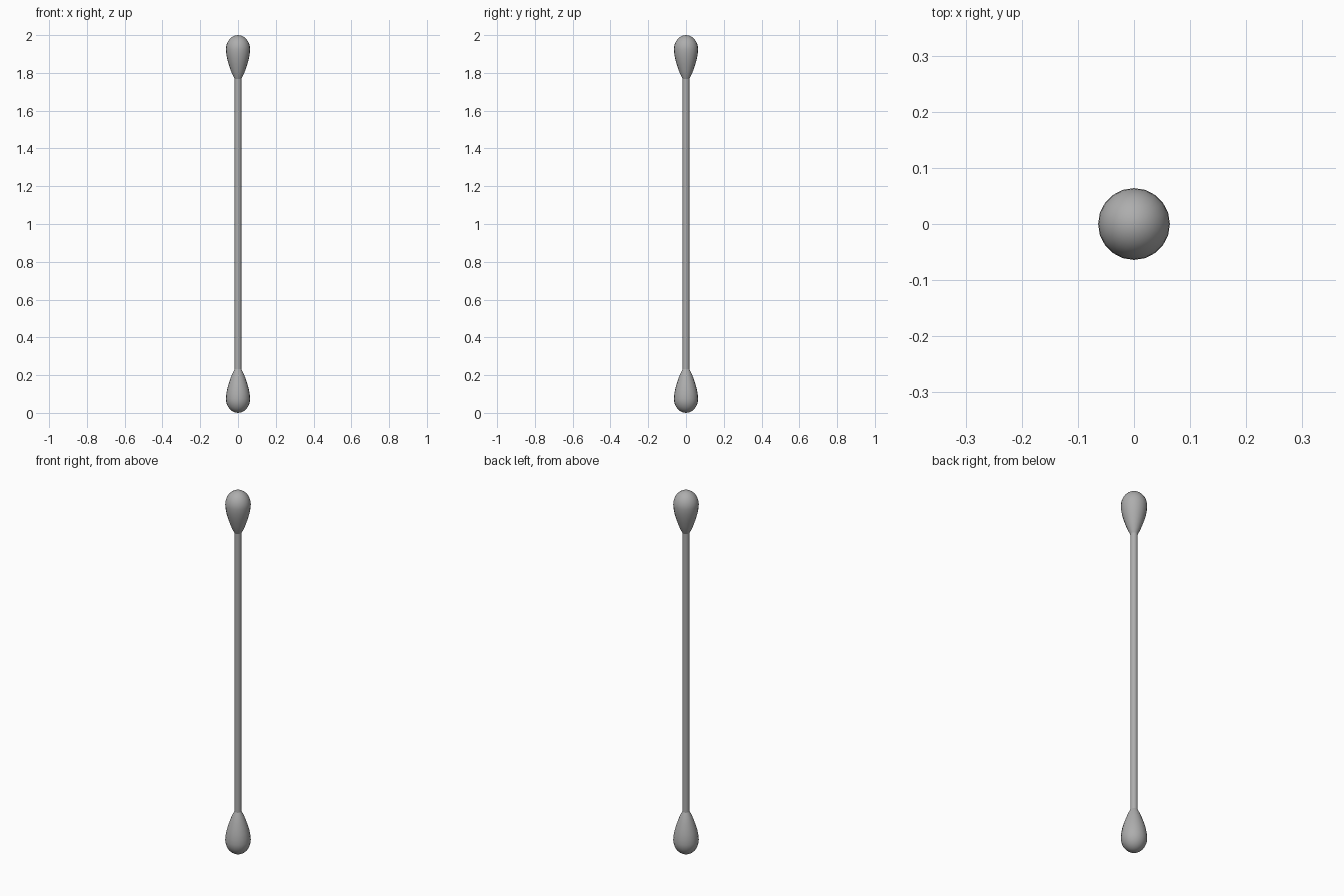
import bpy, bmesh
from math import pi, sin, cos, radians

if "Cube" in bpy.data.objects:
    bpy.data.objects.remove(bpy.data.objects["Cube"])

SIDES = 20

# Mid-dark grey shared by all parts
grey = bpy.data.materials.new("dark_grey")
grey.diffuse_color = (0.42, 0.42, 0.42, 1)
grey.use_nodes = True
grey.node_tree.nodes["Principled BSDF"].inputs["Base Color"].default_value = grey.diffuse_color


def lathe(name, profile):
    """Revolve (radius, z) points about z; radius 0 makes a pole."""
    bm = bmesh.new()
    rings = []
    for r, z in profile:
        if r == 0:
            rings.append([bm.verts.new((0, 0, z))] * SIDES)
        else:
            rings.append([bm.verts.new((r * cos(2 * pi * i / SIDES),
                                        r * sin(2 * pi * i / SIDES), z))
                          for i in range(SIDES)])
    for a, b in zip(rings, rings[1:]):
        for i in range(SIDES):
            j = (i + 1) % SIDES
            bm.faces.new(list(dict.fromkeys((a[i], a[j], b[j], b[i]))))
    bmesh.ops.recalc_face_normals(bm, faces=bm.faces)
    mesh = bpy.data.meshes.new(name)
    bm.to_mesh(mesh)
    bm.free()
    mesh.materials.append(grey)
    obj = bpy.data.objects.new(name, mesh)
    bpy.context.collection.objects.link(obj)
    bpy.ops.object.select_all(action='DESELECT')
    obj.select_set(True)
    bpy.context.view_layer.objects.active = obj
    bpy.ops.object.shade_smooth_by_angle(angle=radians(40))
    return obj


# Cotton tip: rounded cap, then a taper to the stick (distance from the end)
R, CAP = 0.064, 0.075
tip = [(R * sin(t * pi / 16), CAP * (1 - cos(t * pi / 16))) for t in range(9)]
tip += [(0.062, 0.10), (0.057, 0.127), (0.049, 0.155),
        (0.040, 0.182), (0.030, 0.208), (0.018, 0.232), (0, 0.232)]

lathe("bottom_cotton_tip", tip)
lathe("top_cotton_tip", [(r, 2 - z) for r, z in tip])

# Thin stick between the tips
lathe("stick", [(0, 0.2), (0.018, 0.2), (0.018, 1.8), (0, 1.8)])
